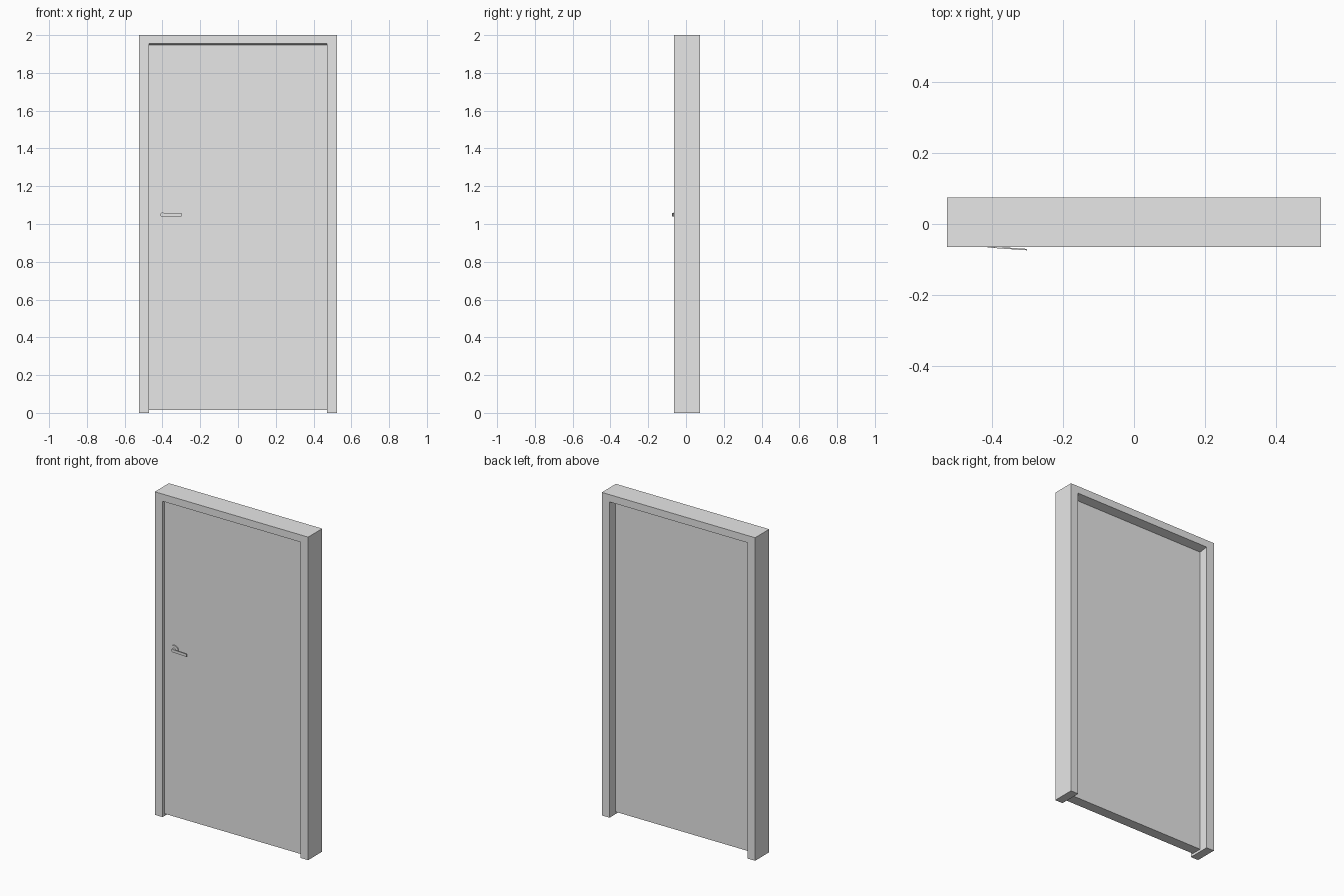
import bpy
import bmesh
from math import radians
from mathutils import Matrix

cube = bpy.data.objects.get("Cube")
if cube:
    bpy.data.objects.remove(cube, do_unlink=True)

grey = bpy.data.materials.new("plain_grey")
COLOUR = (0.8, 0.8, 0.8, 1)
grey.use_nodes = True
grey.diffuse_color = COLOUR
grey.node_tree.nodes["Principled BSDF"].inputs["Base Color"].default_value = COLOUR

HALF_W, HEIGHT = 0.525, 2.0
OPEN_X, OPEN_Z = 0.472, 1.955
FRONT, BACK = -0.064, 0.074
DOOR_FRONT, DOOR_BACK = -0.047, 0.017


def finish(name, bm):
    bmesh.ops.recalc_face_normals(bm, faces=bm.faces)
    mesh = bpy.data.meshes.new(name)
    bm.to_mesh(mesh)
    bm.free()
    mesh.materials.append(grey)
    obj = bpy.data.objects.new(name, mesh)
    bpy.context.collection.objects.link(obj)
    return obj


def box(name, x, y, z):
    """Box between the given pairs of limits."""
    bm = bmesh.new()
    bmesh.ops.create_cube(bm, size=1)
    for v in bm.verts:
        v.co = [(a + b) / 2 + c * (b - a)
                for (a, b), c in zip((x, y, z), v.co)]
    return finish(name, bm)


# Frame: a mitred section swept up one jamb, over the head and down the other
def frame():
    bm = bmesh.new()
    # section as (inward fraction, depth), with a door stop lip in the middle
    lip = 1.18
    section = [(0, FRONT), (1, FRONT), (lip, DOOR_FRONT),
               (lip, DOOR_BACK), (1, BACK), (0, BACK)]
    path = [(-1, 0), (-1, 1), (1, 1), (1, 0)]
    rings = []
    for side, top in path:
        ring = []
        for t, y in section:
            # the lip only shows under the head
            tx = min(t, 1)
            x = side * (HALF_W + tx * (OPEN_X - HALF_W))
            z = top * (HEIGHT + t * (OPEN_Z - HEIGHT))
            ring.append(bm.verts.new((x, y, z)))
        rings.append(ring)
    n = len(section)
    for a, b in zip(rings, rings[1:]):
        for i in range(n):
            j = (i + 1) % n
            bm.faces.new((a[i], a[j], b[j], b[i]))
    bm.faces.new(rings[0])
    bm.faces.new(rings[-1])
    return finish("door_frame", bm)


frame()

# Door leaf, clear of the floor
box("door_leaf", (-OPEN_X, OPEN_X), (DOOR_FRONT, DOOR_BACK), (0.015, 1.948))


# Handle: round rose, short neck and a lever angled slightly outward
def disc(name, radius, y0, y1, x=-0.4, z=1.05):
    bm = bmesh.new()
    turn = Matrix.Translation((x, (y0 + y1) / 2, z)) @ Matrix.Rotation(radians(90), 4, "X")
    bmesh.ops.create_cone(bm, cap_ends=True, segments=32, radius1=radius,
                          radius2=radius, depth=abs(y1 - y0), matrix=turn)
    obj = finish(name, bm)
    bpy.ops.object.select_all(action="DESELECT")
    obj.select_set(True)
    bpy.context.view_layer.objects.active = obj
    bpy.ops.object.shade_smooth_by_angle()


disc("handle_rose", 0.027, -0.053, DOOR_FRONT)
disc("handle_neck", 0.011, -0.066, -0.053)
lever = box("handle_lever", (-0.402, -0.3), (-0.067, -0.063), (1.041, 1.058))
for v in lever.data.vertices:
    if v.co.x > -0.35:
        v.co.y -= 0.007
